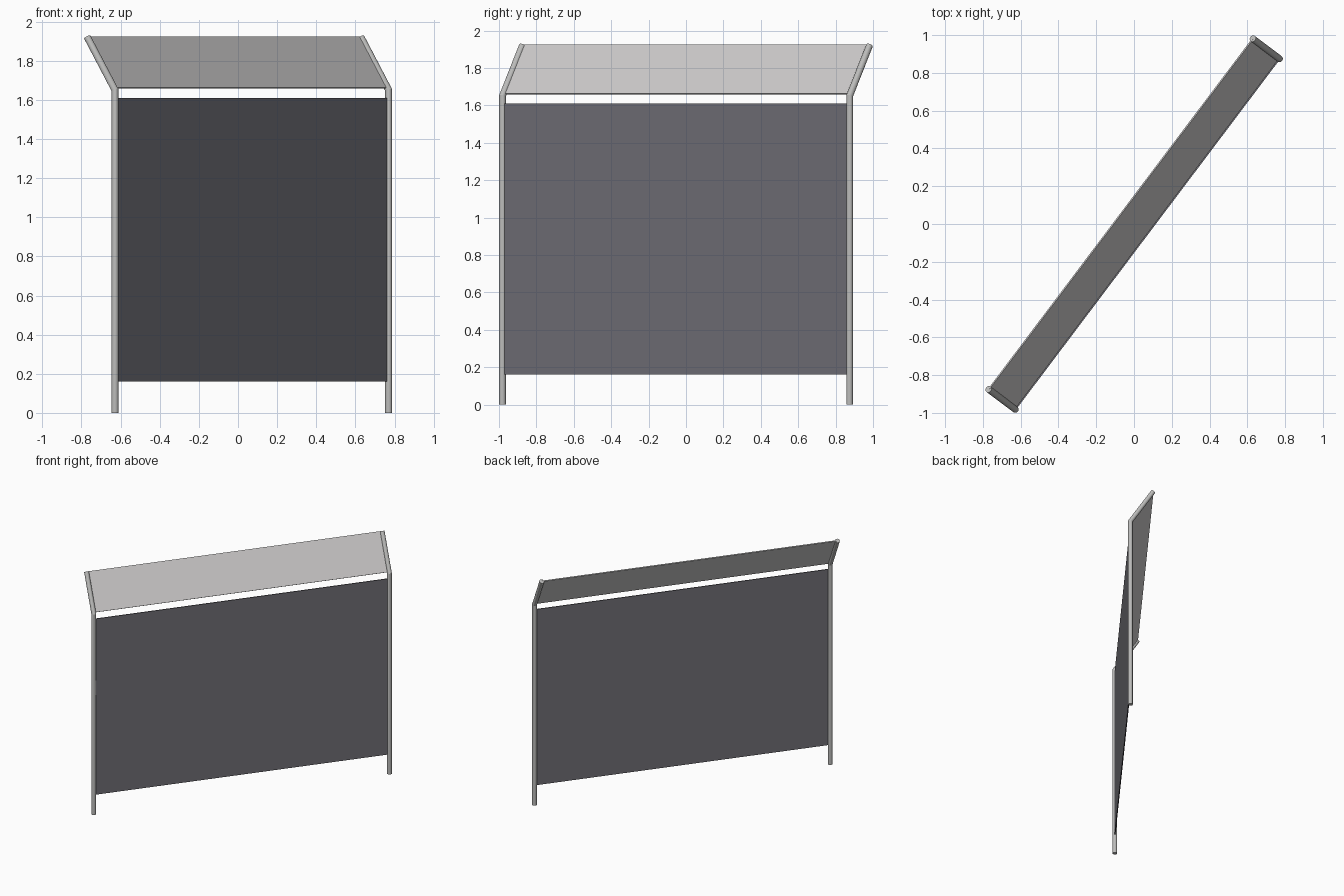
import bpy, bmesh, math
from mathutils import Vector

if "Cube" in bpy.data.objects:
    bpy.data.objects.remove(bpy.data.objects["Cube"])

ANG = math.radians(53)                                   # plan direction of the screen
U = Vector((math.cos(ANG), math.sin(ANG), 0))            # along the screen
N = Vector((-math.sin(ANG), math.cos(ANG), 0))           # direction the top leans
Z = Vector((0, 0, 1))
LEAN, HALF, R = 0.177, 1.162, 0.018
BEND, TOP = 1.65, 1.92


def material(name, rgb):
    m = bpy.data.materials.new(name)
    m.diffuse_color = (*rgb, 1)
    m.use_nodes = True
    m.node_tree.nodes["Principled BSDF"].inputs["Base Color"].default_value = m.diffuse_color
    return m


STEEL = material("light grey metal", (0.50, 0.50, 0.49))
DARK = material("dark grey panel", (0.168, 0.165, 0.188))
PALE = material("pale grey panel", (0.61, 0.60, 0.60))


def point(s, lean, z):
    """Position from distance along the screen, lean fraction and height."""
    return U * s + N * (LEAN * (lean - 0.5)) + Z * z


def add(name, bm, mat):
    bmesh.ops.recalc_face_normals(bm, faces=bm.faces)
    me = bpy.data.meshes.new(name)
    bm.to_mesh(me)
    bm.free()
    me.materials.append(mat)
    ob = bpy.data.objects.new(name, me)
    bpy.context.collection.objects.link(ob)
    return ob


def post(name, s, sides=24):
    """Round post with a mitred bend near the top."""
    bm = bmesh.new()
    d = (N * LEAN + Z * (TOP - BEND)).normalized()
    cross = U.cross(d)                                   # across the leaning arm
    half = math.acos(d.z) / 2
    mitre = U.cross((d + Z).normalized()) / math.cos(half)
    rings = []
    for c, v in ((point(s, 0, 0), U.cross(Z)), (point(s, 0, BEND), mitre),
                 (point(s, 1, TOP), cross)):
        rings.append([bm.verts.new(c + (U * math.cos(a) + v * math.sin(a)) * R)
                      for a in (2 * math.pi * i / sides for i in range(sides))])
    for lo, hi in zip(rings, rings[1:]):
        for i in range(sides):
            j = (i + 1) % sides
            bm.faces.new((lo[i], lo[j], hi[j], hi[i]))
    bm.faces.new(rings[0])
    bm.faces.new(rings[-1])
    ob = add(name, bm, STEEL)
    bpy.ops.object.select_all(action='DESELECT')
    ob.select_set(True)
    bpy.context.view_layer.objects.active = ob
    bpy.ops.object.shade_smooth_by_angle(angle=math.radians(25))


def panel(name, low, high, mat, thick=0.008):
    """Thin sheet between the posts; low and high are (lean, height)."""
    bm = bmesh.new()
    a, b = point(0, *low), point(0, *high)
    t = U.cross((b - a).normalized()) * thick / 2
    w = U * (HALF - 0.004)
    front = [bm.verts.new(p + t) for p in (a - w, a + w, b + w, b - w)]
    back = [bm.verts.new(p - t) for p in (a - w, a + w, b + w, b - w)]
    bm.faces.new(front)
    bm.faces.new(back[::-1])
    for i in range(4):
        j = (i + 1) % 4
        bm.faces.new((front[i], back[i], back[j], front[j]))
    add(name, bm, mat)


# Posts with leaning arms
post("left_post", -HALF)
post("right_post", HALF)
# Upright screen and leaning top sheet
panel("main_screen", (0, 0.16), (0, 1.61), DARK)
panel("leaning_top_sheet", (0.03, 1.66), (1, 1.922), PALE)
